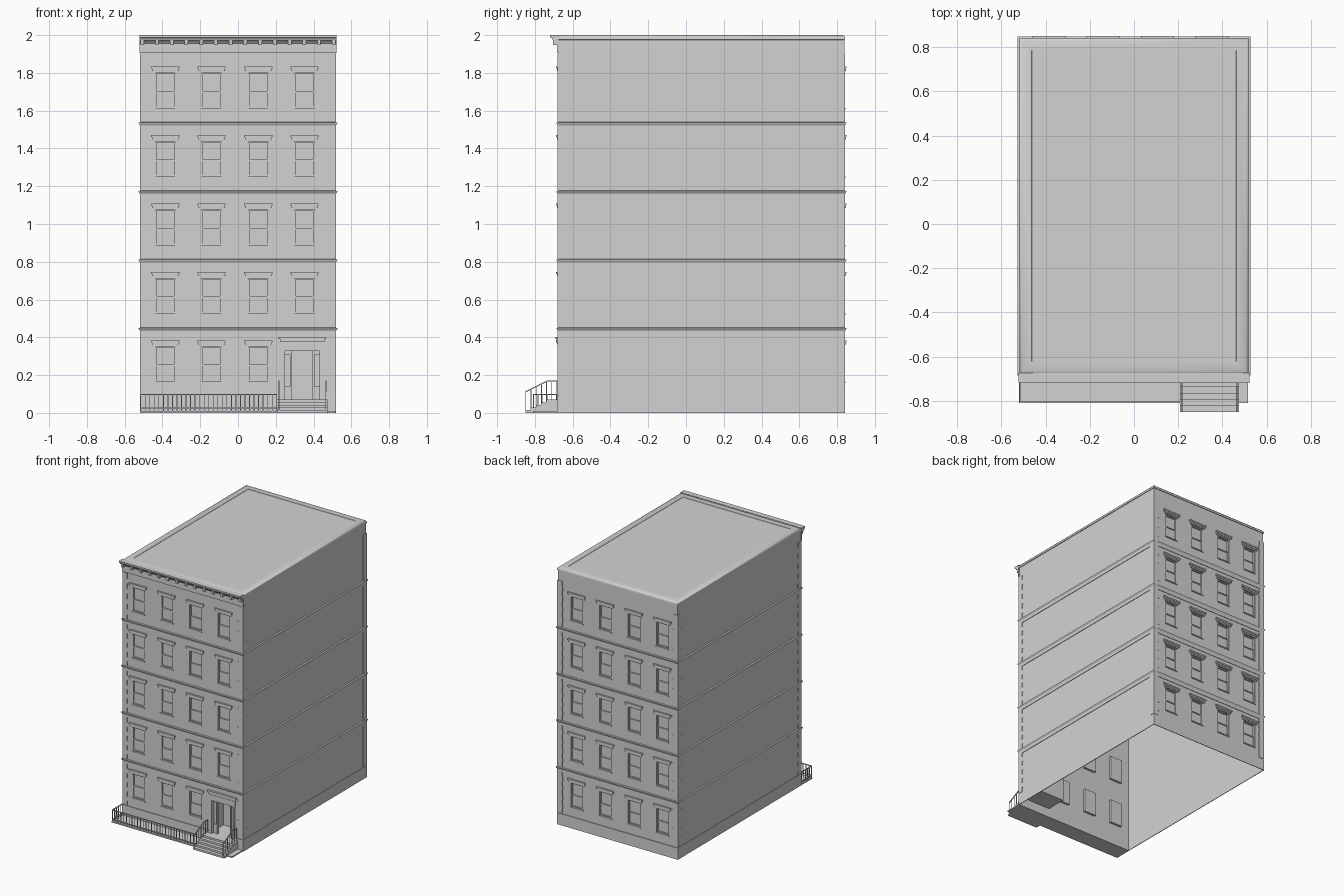
import bpy, bmesh, math
from mathutils import Vector

if "Cube" in bpy.data.objects:
    bpy.data.objects.remove(bpy.data.objects["Cube"])

stone = bpy.data.materials.new("grey_stone")
stone.diffuse_color = (0.65, 0.65, 0.65, 1)
stone.use_nodes = True
stone.node_tree.nodes["Principled BSDF"].inputs["Base Color"].default_value = stone.diffuse_color

X, Y0, Y1, TOP = 0.515, -0.675, 0.838, 1.985   # wall planes
PITCH, FLOORS = 0.3625, 5
COLS = (-0.385, -0.14, 0.107, 0.352)
DOOR = (0.235, 0.447, 0.07, 0.327)


def finish(bm, name, smooth=False, merge=True):
    if merge:
        bmesh.ops.remove_doubles(bm, verts=bm.verts, dist=1e-5)
    me = bpy.data.meshes.new(name)
    bm.to_mesh(me)
    bm.free()
    ob = bpy.data.objects.new(name, me)
    bpy.context.collection.objects.link(ob)
    me.materials.append(stone)
    if smooth:
        bpy.context.view_layer.objects.active = ob
        ob.select_set(True)
        bpy.ops.object.shade_smooth_by_angle(angle=math.radians(40))
        ob.select_set(False)
    return ob


def box(bm, x0, x1, y0, y1, z0, z1):
    v = [bm.verts.new((x, y, z)) for z in (z0, z1)
         for x, y in ((x0, y0), (x1, y0), (x1, y1), (x0, y1))]
    for f in ((3, 2, 1, 0), (4, 5, 6, 7), (0, 1, 5, 4), (1, 2, 6, 5), (2, 3, 7, 6), (3, 0, 4, 7)):
        bm.faces.new([v[i] for i in f])


def quad(bm, pts, want):
    f = bm.faces.new([bm.verts.new(p) for p in pts])
    f.normal_update()
    if f.normal.dot(Vector(want)) < 0:
        f.normal_flip()


def bar(bm, a, b, r):
    """Thin square bar between two points."""
    a, b = Vector(a), Vector(b)
    d = (b - a).normalized()
    s = Vector((1, 0, 0)) if abs(d.x) < 0.9 else Vector((0, 1, 0))
    t = d.cross(s)
    ring = [[bm.verts.new(p + s * i * r + t * j * r)
             for i, j in ((-1, -1), (1, -1), (1, 1), (-1, 1))] for p in (a, b)]
    for i in range(4):
        k = (i + 1) % 4
        bm.faces.new((ring[0][i], ring[0][k], ring[1][k], ring[1][i]))
    bm.faces.new(ring[0][::-1])
    bm.faces.new(ring[1])


def ring_moulding(bm, profile):
    """Sweep (offset, z) profile round the four walls."""
    rows = [[bm.verts.new(p) for p in ((-X - o, Y0 - o, z), (X + o, Y0 - o, z),
                                       (X + o, Y1 + o, z), (-X - o, Y1 + o, z))] for o, z in profile]
    for a, b in zip(rows, rows[1:]):
        for i in range(4):
            k = (i + 1) % 4
            bm.faces.new((a[i], a[k], b[k], b[i]))


def wall(name, y, out, holes):
    """Wall pierced by recessed openings (x0, x1, z0, z1, depth)."""
    bm = bmesh.new()
    xs = sorted({-X, X, *(h[0] for h in holes), *(h[1] for h in holes)})
    zs = sorted({0, TOP, *(h[2] for h in holes), *(h[3] for h in holes)})
    for a, b in zip(xs, xs[1:]):
        for c, d in zip(zs, zs[1:]):
            mx, mz = (a + b) / 2, (c + d) / 2
            if not any(h[0] < mx < h[1] and h[2] < mz < h[3] for h in holes):
                quad(bm, ((a, y, c), (b, y, c), (b, y, d), (a, y, d)), (0, out, 0))
    for a, b, c, d, depth in holes:
        q = y - out * depth
        quad(bm, ((a, q, c), (b, q, c), (b, q, d), (a, q, d)), (0, out, 0))
        for x, n in ((a, 1), (b, -1)):
            quad(bm, ((x, y, c), (x, q, c), (x, q, d), (x, y, d)), (n, 0, 0))
        for z, n in ((c, 1), (d, -1)):
            quad(bm, ((a, y, z), (b, y, z), (b, q, z), (a, q, z)), (0, 0, n))
    finish(bm, name)


def window_trim(bm, x, z, y, out):
    """Stepped hood, sill and sashes; z is the opening's foot."""
    def slab(w, z0, z1, inner, outer):
        a, b = sorted((y + out * inner, y + out * outer))
        box(bm, x - w, x + w, a, b, z + z0, z + z1)
    slab(0.064, 0.186, 0.196, 0, 0.005)
    slab(0.070, 0.196, 0.207, 0, 0.009)
    slab(0.075, 0.207, 0.218, 0, 0.013)
    slab(0.056, -0.008, 0.0, 0, 0.006)
    # lower sash, sitting proud of the upper pane
    slab(0.046, 0.0, 0.007, -0.018, -0.008)
    slab(0.046, 0.082, 0.090, -0.018, -0.008)
    slab(0.046, 0.007, 0.082, -0.018, -0.013)
    slab(0.052, 0.178, 0.185, -0.018, -0.008)
    for s in (-1, 1):
        a, b = sorted((x + s * 0.046, x + s * 0.052))
        c, d = sorted((y - out * 0.018, y - out * 0.005))
        box(bm, a, b, c, d, z, z + 0.178)


# front and back walls with windows
for side, y, out in (("front", Y0, -1), ("back", Y1, 1)):
    spots = [(x, 0.165 + PITCH * f) for f in range(FLOORS) for x in COLS
             if not (side == "front" and f == 0 and x == COLS[3])]
    holes = [(x - 0.052, x + 0.052, z, z + 0.185, 0.018) for x, z in spots]
    if side == "front":
        holes.append((*DOOR, 0.16))
    wall(side + "_wall", y, out, holes)
    bm = bmesh.new()
    for x, z in spots:
        window_trim(bm, x, z, y, out)
    finish(bm, side + "_window_trim", merge=False)

# plain side walls
bm = bmesh.new()
for s in (-1, 1):
    quad(bm, ((s * X, Y0, 0), (s * X, Y1, 0), (s * X, Y1, TOP), (s * X, Y0, TOP)), (s, 0, 0))
finish(bm, "side_walls")

# roof with soft edge and inset field
bm = bmesh.new()
ring_moulding(bm, [(0, 1.975), (0.004, 1.976), (0.004, 1.988), (0, 1.996), (-0.008, 2.0), (-0.052, 2.0),
                   (-0.054, 1.998)])
i = 0.054
quad(bm, ((-X + i, Y0 + i, 1.998), (X - i, Y0 + i, 1.998),
          (X - i, Y1 - i, 1.998), (-X + i, Y1 - i, 1.998)), (0, 0, 1))
finish(bm, "roof", True)

# floor bands
bm = bmesh.new()
for f in range(1, FLOORS):
    z = 0.083 + PITCH * f
    ring_moulding(bm, [(0, z - 0.03), (0.004, z - 0.03), (0.004, z - 0.012), (0.007, z - 0.006),
                       (0.011, z), (0.011, z + 0.004), (0, z + 0.006)])
finish(bm, "floor_bands")

# plinth plates round the foot
bm = bmesh.new()
P, H = 0.005, 0.09
for s in (-1, 1):
    a, b = sorted((s * X, s * (X + P)))
    box(bm, a, b, Y0 - P, Y1 + P, 0, H)
box(bm, -X, X, Y1, Y1 + P, 0, H)
box(bm, -X, DOOR[0], Y0 - P, Y0, 0, H)
box(bm, DOOR[1], X, Y0 - P, Y0, 0, H)
finish(bm, "plinth", merge=False)

# alternating corner quoins
bm = bmesh.new()
for f in range(FLOORS):
    lo = 0.093 + PITCH * f if f == 0 else 0.09 + PITCH * f
    hi = 0.053 + PITCH * (f + 1) if f < 4 else 1.90
    n = 9
    h = (hi - lo) / n
    for k in range(n):
        w = 0.043 if k % 2 else 0.037
        z0, z1 = lo + k * h, lo + (k + 1) * h
        for sx in (-1, 1):
            for y, sy in ((Y0, -1), (Y1, 1)):
                a, b = sorted((sx * (X - w), sx * (X + 0.004)))
                c, d = sorted((y, y + sy * 0.004))
                box(bm, a, b, c, d, z0, z1)
                a, b = sorted((sx * X, sx * (X + 0.004)))
                c, d = sorted((y, y - sy * w))
                box(bm, a, b, c, d, z0, z1)
finish(bm, "corner_quoins", merge=False)

# front cornice with brackets
bm = bmesh.new()
prof = [(0, 1.905), (0.008, 1.905), (0.008, 1.955), (0.016, 1.965), (0.03, 1.972), (0.036, 1.985),
        (0.045, 1.988), (0.045, 2.0), (0, 2.0)]
ends = [[bm.verts.new((s * 0.522, Y0 - o, z)) for o, z in prof] for s in (-1, 1)]
for k in range(len(prof) - 1):
    bm.faces.new((ends[0][k], ends[1][k], ends[1][k + 1], ends[0][k + 1]))
bm.faces.new(ends[0])
bm.faces.new(ends[1][::-1])
bmesh.ops.recalc_face_normals(bm, faces=bm.faces)
for k in range(14):
    x = -0.507 + k * 0.078
    box(bm, x - 0.009, x + 0.009, Y0 - 0.028, Y0 - 0.006, 1.947, 1.972)
finish(bm, "cornice", merge=False)

# door surround, entablature and side lights
bm = bmesh.new()
a, b, c, d = DOOR
box(bm, a - 0.02, b + 0.018, Y0 - 0.016, Y0, 0.39, 0.402)
box(bm, a - 0.012, b + 0.01, Y0 - 0.011, Y0, 0.376, 0.39)
box(bm, a - 0.002, b + 0.002, Y0 - 0.006, Y0, d, 0.372)
for s, e in ((1, a), (-1, b)):
    def part(u0, u1, y0, y1, z0, z1):
        p, q = sorted((e + s * u0, e + s * u1))
        box(bm, p, q, Y0 + y0, Y0 + y1, z0, z1)
    part(0, 0.015, -0.006, 0.03, c, d)
    part(0.042, 0.052, 0.01, 0.03, c, d)
    part(0.015, 0.042, 0.022, 0.03, c, d)
    part(0.015, 0.042, 0.014, 0.022, c, c + 0.07)
    part(0.015, 0.042, 0.014, 0.022, d - 0.02, d)
finish(bm, "door_surround", merge=False)

# forecourt slab and entrance steps
bm = bmesh.new()
box(bm, -0.52, 0.515, -0.81, Y0, 0, 0.01)
finish(bm, "forecourt")
bm = bmesh.new()
for k in range(5):
    box(bm, 0.207, 0.475, -0.85 + 0.028 * k, Y0, 0.014 * k, 0.014 * (k + 1))
finish(bm, "entrance_steps", merge=False)

# stair handrails
bm = bmesh.new()
for x in (0.217, 0.465):
    bar(bm, (x, -0.848, 0.112), (x, -0.735, 0.168), 0.003)
    bar(bm, (x, -0.735, 0.168), (x, -0.68, 0.168), 0.003)
    for k in range(7):
        y = -0.848 + 0.0275 * k
        foot = 0.014 * min(5, k + 1)
        bar(bm, (x, y, foot - 0.01), (x, y, min(0.168, 0.112 + 0.0137 * k)), 0.002)
finish(bm, "stair_railings", merge=False)

# forecourt fence
bm = bmesh.new()
for z in (0.025, 0.098):
    bar(bm, (-0.515, -0.807, z), (0.207, -0.807, z), 0.003)
    bar(bm, (-0.515, -0.807, z), (-0.515, Y0, z), 0.003)
for k in range(31):
    x = -0.515 + k * 0.024
    bar(bm, (x, -0.807, 0.005), (x, -0.807, 0.1), 0.002)
for k in range(1, 6):
    bar(bm, (-0.515, -0.807 + k * 0.024, 0.005), (-0.515, -0.807 + k * 0.024, 0.1), 0.002)
finish(bm, "fence", merge=False)
